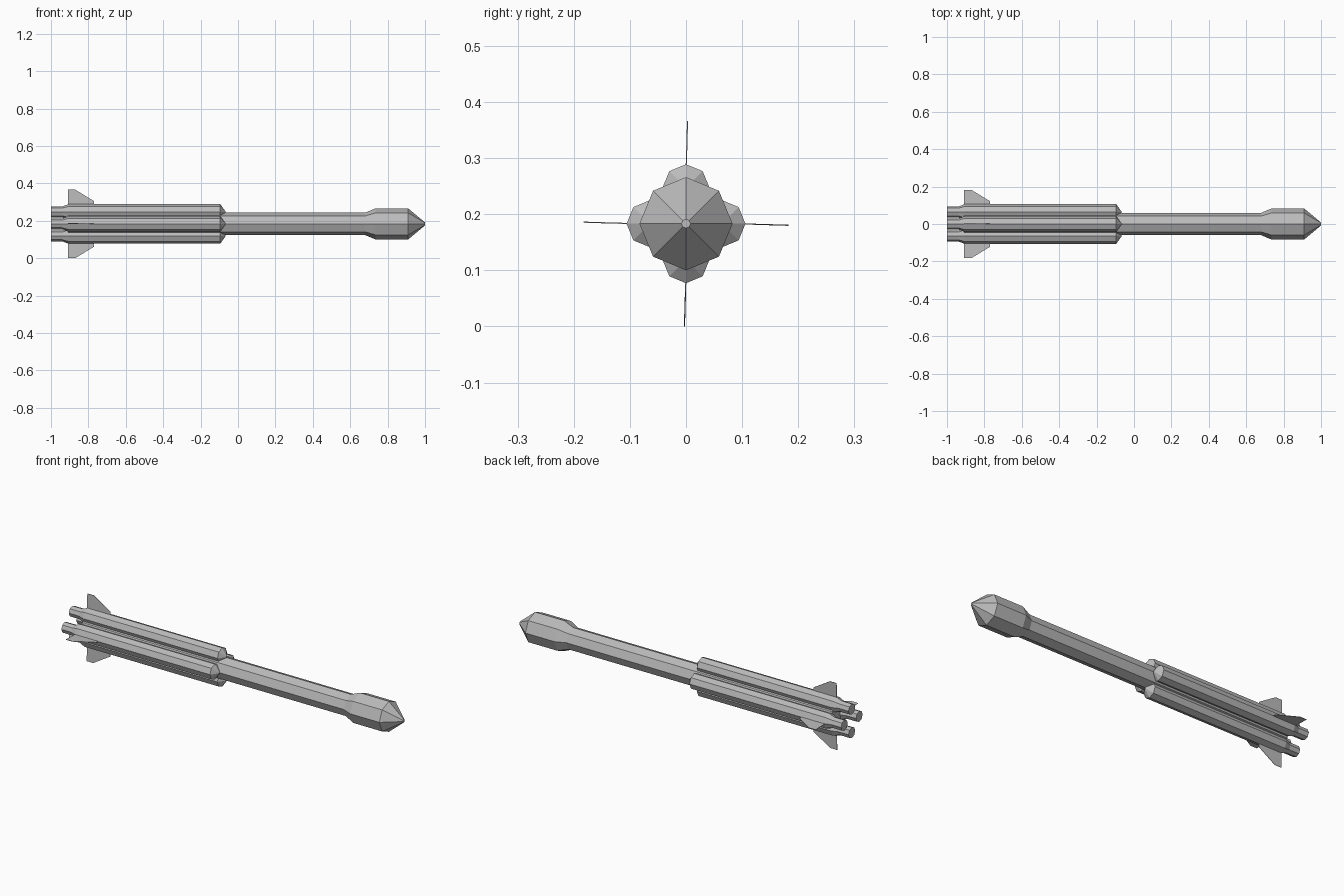
import bpy, bmesh, math
from mathutils import Matrix, Vector

cube = bpy.data.objects.get("Cube")
if cube:
    bpy.data.objects.remove(cube, do_unlink=True)

AXIS_Z = 0.183
BOOSTER_OFFSET = 0.064
SIDES = 8

grey = bpy.data.materials.new("plain_grey")
grey.use_nodes = True
colour = (0.5, 0.5, 0.5, 1)
grey.diffuse_color = colour
grey.node_tree.nodes["Principled BSDF"].inputs["Base Color"].default_value = colour


def finish(name, bm, matrix):
    bmesh.ops.transform(bm, matrix=matrix, verts=bm.verts)
    bmesh.ops.recalc_face_normals(bm, faces=bm.faces)
    mesh = bpy.data.meshes.new(name)
    bm.to_mesh(mesh)
    bm.free()
    mesh.materials.append(grey)
    obj = bpy.data.objects.new(name, mesh)
    bpy.context.collection.objects.link(obj)
    return obj


def turned(name, profile, matrix):
    """Faceted body of (x, radius) rings around the x axis."""
    bm = bmesh.new()
    rings = []
    for x, r in profile:
        angles = [2 * math.pi * i / SIDES for i in range(SIDES)]
        rings.append([bm.verts.new((x, r * math.sin(a), r * math.cos(a))) for a in angles])
    for a, b in zip(rings, rings[1:]):
        for i in range(SIDES):
            j = (i + 1) % SIDES
            bm.faces.new((a[i], a[j], b[j], b[i]))
    bm.faces.new(rings[0])
    bm.faces.new(rings[-1])
    return finish(name, bm, matrix)


def fin(name, matrix):
    """Thin swept plate that leans slightly sideways towards its tip."""
    outline = [(-0.91, 0.09), (-0.91, 0.183), (-0.87, 0.183), (-0.77, 0.122), (-0.77, 0.09)]
    bm = bmesh.new()
    face = bm.faces.new([bm.verts.new((x, (r - 0.09) * 0.03 - 0.001, r)) for x, r in outline])
    side = bmesh.ops.extrude_face_region(bm, geom=[face])
    verts = [g for g in side["geom"] if isinstance(g, bmesh.types.BMVert)]
    bmesh.ops.translate(bm, verts=verts, vec=Vector((0, 0.002, 0)))
    return finish(name, bm, matrix)


lift = Matrix.Translation((0, 0, AXIS_Z))

# Central stage with wider payload fairing and blunt nose
turned("core_stage", [(-0.91, 0.06), (0.68, 0.06), (0.735, 0.083),
                      (0.91, 0.083), (1.0, 0.008)], lift)

# Four strap-on boosters with nozzles and fins
booster_profile = [(-1.0, 0.029), (-0.94, 0.029), (-0.905, 0.042),
                   (-0.095, 0.042), (-0.068, 0.004)]
for k, side in enumerate(("top", "left_side", "bottom", "right_side")):
    spin = lift @ Matrix.Rotation(-k * math.pi / 2, 4, "X")
    turned(side + "_booster", booster_profile,
           spin @ Matrix.Translation((0, 0, BOOSTER_OFFSET)))
    fin(side + "_fin", spin)
